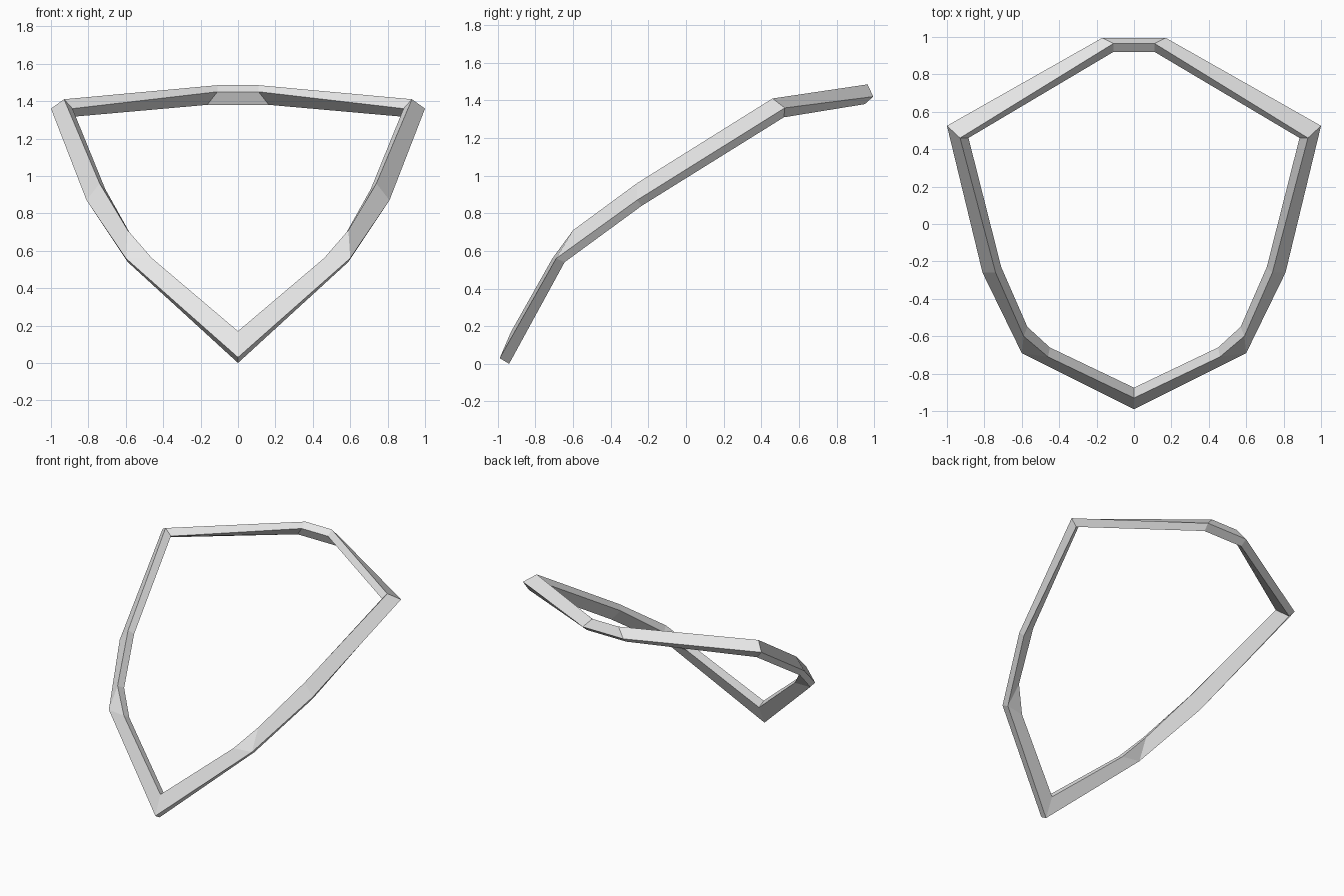
import bpy
import bmesh
from mathutils import Vector

cube = bpy.data.objects.get("Cube")
if cube:
    bpy.data.objects.remove(cube, do_unlink=True)

# One plain grey for the whole frame
grey = bpy.data.materials.new("light_grey")
grey.use_nodes = True
colour = (0.8, 0.8, 0.8, 1)
grey.diffuse_color = colour
grey.node_tree.nodes["Principled BSDF"].inputs["Base Color"].default_value = colour

# Four-cornered sections along the left half: outer, under, inner, top corner.
# The lower bend has one outer edge and a chamfered inner side.
bend_outer, bend_under = (.60, -.69, .56), (.59, -.645, .54)
half = [
    [(0, -.99, .03), (0, -.94, 0), (0, -.875, .14), (0, -.93, .17)],
    [bend_outer, bend_under, (.45, -.66, .53), (.46, -.71, .56)],
    [bend_outer, bend_under, (.57, -.55, .68), (.59, -.60, .71)],
    [(.81, -.26, .87), (.79, -.235, .84), (.71, -.23, .93), (.74, -.26, .96)],
    [(1, .525, 1.36), (.955, .52, 1.31), (.885, .46, 1.36), (.93, .46, 1.41)],
    [(.17, .995, 1.42), (.165, .95, 1.38), (.11, .92, 1.45), (.11, .965, 1.485)],
]
mirrored = [[(-x, y, z) for x, y, z in s] for s in reversed(half[1:])]
sections = half + mirrored

# Closed ring of four-sided bars
bm = bmesh.new()
rings = [[bm.verts.new(Vector(p)) for p in s] for s in sections]
for i, a in enumerate(rings):
    b = rings[(i + 1) % len(rings)]
    for k in range(4):
        n = (k + 1) % 4
        bm.faces.new((a[k], b[k], b[n], a[n]))
bmesh.ops.remove_doubles(bm, verts=bm.verts[:], dist=0.001)
bmesh.ops.recalc_face_normals(bm, faces=bm.faces[:])

mesh = bpy.data.meshes.new("shield_frame")
bm.to_mesh(mesh)
bm.free()
mesh.materials.append(grey)
frame = bpy.data.objects.new("shield_frame", mesh)
bpy.context.collection.objects.link(frame)
